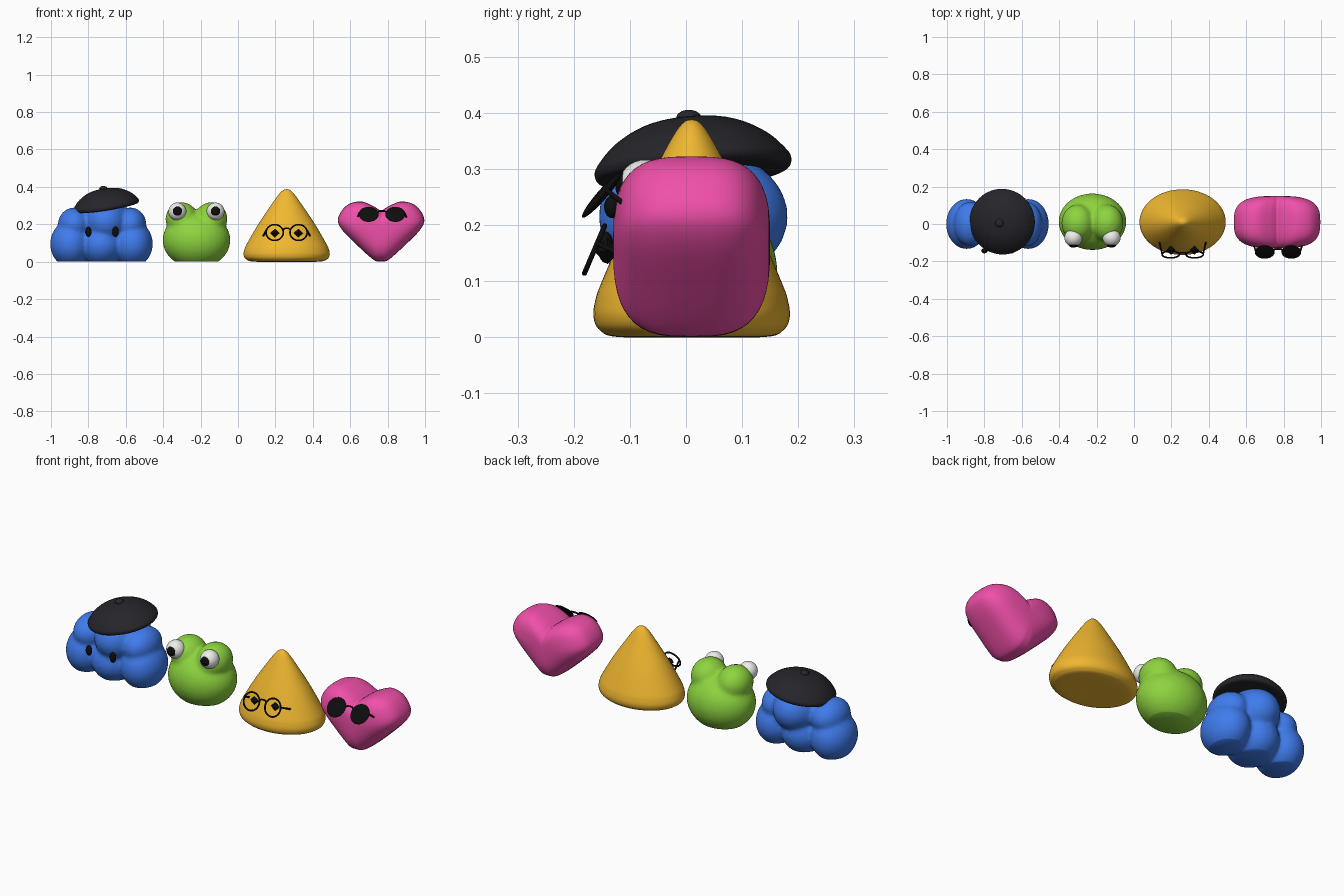
import bpy, bmesh, math
from mathutils import Vector, Matrix, Euler

if "Cube" in bpy.data.objects:
    bpy.data.objects.remove(bpy.data.objects["Cube"])


def material(name, color):
    m = bpy.data.materials.new(name)
    m.diffuse_color = (*color, 1)
    m.use_nodes = True
    m.node_tree.nodes["Principled BSDF"].inputs["Base Color"].default_value = m.diffuse_color
    return m


BLUE = material("blue", (0.05, 0.2, 0.85))
GREEN = material("green", (0.27, 0.66, 0.05))
GOLD = material("gold", (0.88, 0.48, 0.03))
PINK = material("pink", (0.88, 0.08, 0.4))
FELT = material("felt", (0.018, 0.018, 0.024))
BLACK = material("black", (0.004, 0.004, 0.004))
WHITE = material("white", (0.85, 0.85, 0.82))


def finish(name, bm, mat, smooth=True):
    me = bpy.data.meshes.new(name)
    bmesh.ops.recalc_face_normals(bm, faces=bm.faces)
    if smooth is not None:
        for f in bm.faces:
            f.smooth = smooth
    bm.to_mesh(me)
    bm.free()
    me.materials.append(mat)
    ob = bpy.data.objects.new(name, me)
    bpy.context.collection.objects.link(ob)
    return ob


def ellipsoid(bm, loc, size, seg=32, rot=(0, 0, 0)):
    m = Matrix.LocRotScale(Vector(loc), Euler(rot), Vector(size))
    bmesh.ops.create_uvsphere(bm, u_segments=seg, v_segments=max(2, seg // 2), radius=1, matrix=m)


def ball(name, loc, size, mat, seg=32, rot=(0, 0, 0)):
    bm = bmesh.new()
    ellipsoid(bm, loc, size, seg, rot)
    return finish(name, bm, mat, seg > 4)


def blob(name, lumps, mat):
    """Fuse ellipsoids into one soft body, cut flat at the floor."""
    bm = bmesh.new()
    for loc, size in lumps:
        ellipsoid(bm, loc, size)
    tmp = finish("tmp", bm, mat)
    r = tmp.modifiers.new("fuse", "REMESH")
    r.mode, r.voxel_size = "VOXEL", 0.009
    s = tmp.modifiers.new("soften", "SMOOTH")
    s.factor, s.iterations = 0.5, 14
    me = bpy.data.meshes.new_from_object(tmp.evaluated_get(bpy.context.evaluated_depsgraph_get()))
    bpy.data.objects.remove(tmp)
    bm = bmesh.new()
    bm.from_mesh(me)
    cut = bmesh.ops.bisect_plane(bm, geom=bm.verts[:] + bm.edges[:] + bm.faces[:], dist=1e-5,
                                 plane_co=(0, 0, 0), plane_no=(0, 0, 1), clear_inner=True)
    for f in bm.faces:
        f.smooth = True
    edges = [e for e in cut["geom_cut"] if isinstance(e, bmesh.types.BMEdge)]
    bmesh.ops.holes_fill(bm, edges=edges, sides=0)
    return finish(name, bm, mat, None)


def spline(pts, n=6):
    """Catmull-Rom curve through 2D points."""
    p = [Vector(q) for q in pts]
    p = [2 * p[0] - p[1]] + p + [2 * p[-1] - p[-2]]
    out = []
    for a, b, c, d in zip(p, p[1:], p[2:], p[3:]):
        for i in range(n):
            t = i / n
            out.append(0.5 * (2 * b + (c - a) * t + (2 * a - 5 * b + 4 * c - d) * t * t
                              + (3 * b - a - 3 * c + d) * t ** 3))
    return out + [p[-2]]


def loft(name, rings, mat):
    bm = bmesh.new()
    vs = [[bm.verts.new(v) for v in r] for r in rings]
    n = len(vs[0])
    for a, b in zip(vs, vs[1:]):
        for i in range(n):
            j = (i + 1) % n
            bm.faces.new((a[i], a[j], b[j], b[i]))
    bm.faces.new(vs[0])
    bm.faces.new(vs[-1])
    return finish(name, bm, mat)


def lathe(name, profile, mat, yscale=1.0, n=64):
    ang = [2 * math.pi * i / n for i in range(n)]
    return loft(name, [[(max(r, 0.001) * math.cos(a), max(r, 0.001) * yscale * math.sin(a), z) for a in ang]
                       for r, z in spline(profile)], mat)


def wire(name, pts, radius=0.0045):
    cu = bpy.data.curves.new(name, "CURVE")
    cu.dimensions, cu.bevel_depth, cu.bevel_resolution, cu.use_fill_caps = "3D", radius, 3, True
    sp = cu.splines.new("POLY")
    sp.points.add(len(pts) - 1)
    for p, co in zip(sp.points, pts):
        p.co = (*co, 1)
    cu.materials.append(BLACK)
    ob = bpy.data.objects.new(name, cu)
    bpy.context.collection.objects.link(ob)


# Blue cloud
blob("cloud_body", [
    ((-0.895, 0.0, 0.095), (0.11, 0.135, 0.125)), ((-0.875, 0.0, 0.20), (0.088, 0.12, 0.09)),
    ((-0.565, 0.0, 0.095), (0.11, 0.135, 0.125)), ((-0.575, 0.0, 0.20), (0.085, 0.12, 0.09)),
    ((-0.73, 0.0, 0.09), (0.12, 0.145, 0.12)), ((-0.705, 0.013, 0.215), (0.125, 0.17, 0.125)),
], BLUE)
for x in (-0.80, -0.655):
    ball("cloud_eye", (x, -0.143, 0.16), (0.017, 0.014, 0.028), BLACK)

# Tilted beret with a small knob
beret = lathe("beret", [(0, 0.086), (0.08, 0.073), (0.135, 0.045), (0.168, 0.012), (0.176, -0.006),
                        (0.165, -0.02), (0.12, -0.018), (0, -0.012)], FELT)
beret.location = (-0.705, 0.012, 0.308)
beret.rotation_euler = (math.radians(5), math.radians(-9), 0)
ball("beret_knob", (-0.72, 0.005, 0.391), (0.022, 0.022, 0.014), FELT)

# Green frog
blob("frog_body", [((-0.222, 0.012, 0.115), (0.182, 0.152, 0.15))] +
     [((-0.222 + s * 0.078, 0.005, 0.228), (0.088, 0.10, 0.09)) for s in (-1, 1)], GREEN)
for s in (-1, 1):
    x = -0.222 + s * 0.102
    ball("frog_eye", (x, -0.073, 0.268), (0.048,) * 3, WHITE)
    ball("frog_pupil", (x, -0.112, 0.27), (0.025, 0.014, 0.025), BLACK)

# Yellow cone
cone = lathe("cone_body", [(0, 0), (0.17, 0), (0.215, 0.012), (0.23, 0.035), (0.226, 0.065), (0.21, 0.10),
                           (0.152, 0.20), (0.085, 0.30), (0.042, 0.36), (0.018, 0.383), (0, 0.388)], GOLD, 0.76)
cone.location = (0.26, 0.01, 0)

# Pink heart: outline puffed along y
half = spline([(0, 0.27), (0.04, 0.296), (0.11, 0.322), (0.185, 0.3), (0.23, 0.232), (0.21, 0.172),
               (0.125, 0.085), (0.04, 0.01), (0, 0)])
outline = half + [Vector((-p.x, p.y)) for p in reversed(half[1:-1])]
rings = []
for i in range(25):
    t = math.radians(-89.9 + 179.8 * i / 24)
    s, d = math.cos(t) ** 0.66, math.copysign(abs(math.sin(t)) ** 0.66, t)
    rings.append([(0.765 + p.x * s, 0.01 + 0.14 * d, 0.17 + (p.y - 0.17) * s) for p in outline])
loft("heart_body", rings, PINK)


def eyewear(name, cx, cy, cz, gap, r, tilt, reach, solid):
    """Pair of round lenses with a bridge and two short side arms."""
    up = Vector((0, math.sin(tilt), math.cos(tilt)))
    for s in (-1, 1):
        c = Vector((cx + s * gap, cy, cz))
        if solid:
            ball(name + "_lens", c, (r, 0.009, r), BLACK, rot=(-tilt, 0, 0))
        else:
            bpy.ops.mesh.primitive_torus_add(location=c, rotation=(math.pi / 2 - tilt, 0, 0), major_radius=r - 0.004,
                                             minor_radius=0.0045, major_segments=40, minor_segments=8)
            ob = bpy.context.object
            ob.name = name + "_rim"
            ob.data.materials.append(BLACK)
            bpy.ops.object.shade_smooth()
        hinge = c + Vector((s * (r - 0.004), 0, 0)) + up * 0.012
        wire(name + "_arm", [hinge, hinge + Vector((s * reach[0], reach[1], reach[2]))])
    k = gap - r + 0.006
    wire(name + "_bridge", [Vector((cx + x * k, cy, cz)) + up * z
                            for x, z in ((-1, 0.016), (-0.5, 0.024), (0.5, 0.024), (1, 0.016))])


# Round spectacles and eyes on the cone
eyewear("glasses", 0.26, -0.163, 0.156, 0.064, 0.05, math.radians(23), (0.014, 0.06, -0.028), False)
for s in (-1, 1):
    ball("cone_eye", (0.26 + s * 0.063, -0.14, 0.153), (0.025, 0.024, 0.023), BLACK, seg=4)

# Sunglasses and hidden eyes on the heart
eyewear("sunglasses", 0.77, -0.15, 0.253, 0.071, 0.053, math.radians(41), (0.018, 0.055, -0.043), True)
for s in (-1, 1):
    ball("heart_eye", (0.77 + s * 0.07, -0.132, 0.232), (0.016, 0.014, 0.02), BLACK)
